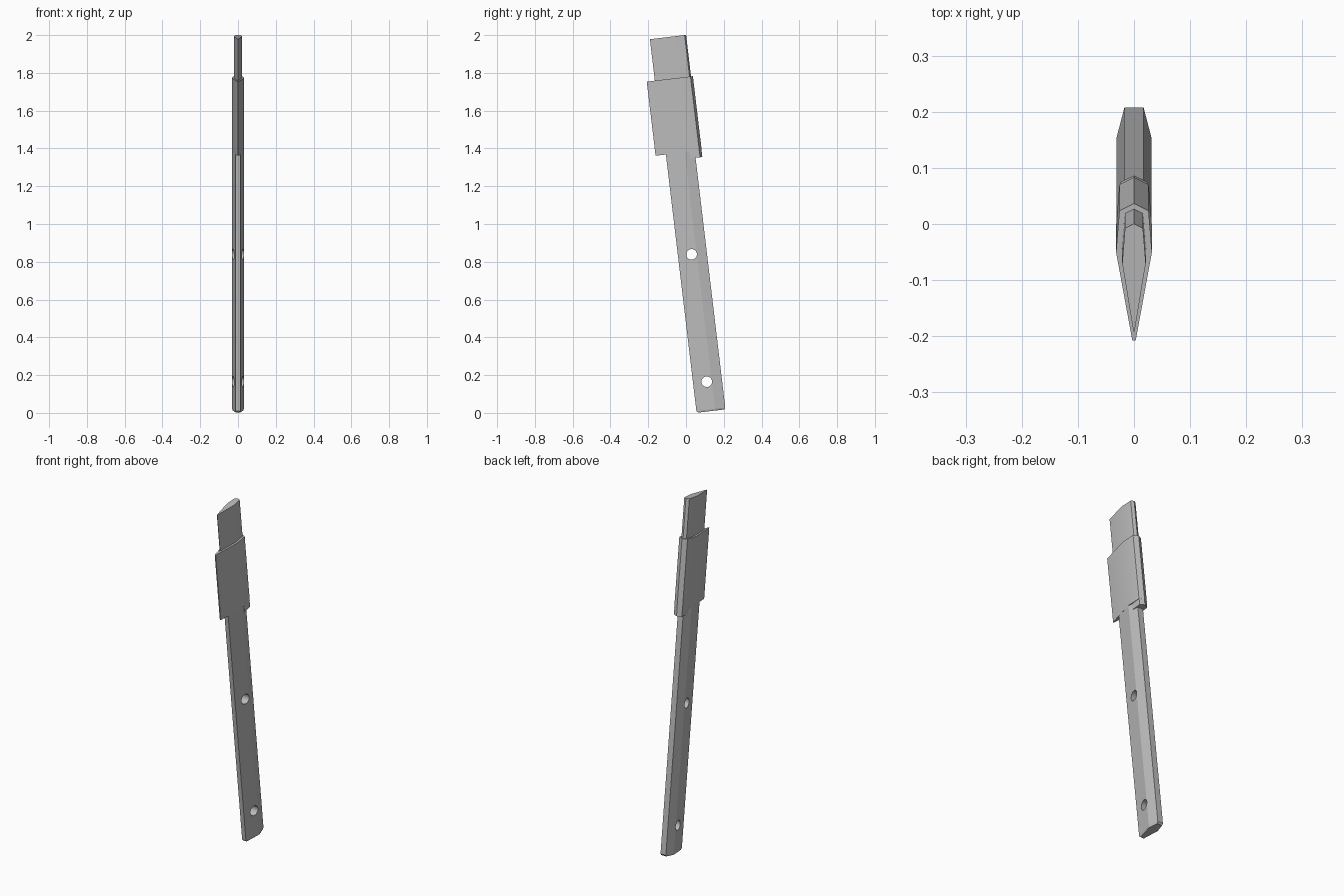
import bpy
import bmesh
import math
from mathutils import Matrix

cube = bpy.data.objects.get("Cube")
if cube:
    bpy.data.objects.remove(cube, do_unlink=True)

# Local frame: x thickness, y from cutting edge to spine, z along the blade
LEAN = math.radians(6.78)
FRAME = Matrix.Translation((0, 0.055, 0.0095)) @ Matrix.Rotation(LEAN, 4, 'X')

steel = bpy.data.materials.new("grey_steel")
steel.use_nodes = True
steel.diffuse_color = (0.5, 0.5, 0.5, 1)
steel.node_tree.nodes["Principled BSDF"].inputs["Base Color"].default_value = (0.5, 0.5, 0.5, 1)


def prism(name, half, levels, smooth=False):
    """Loft a mirrored half section (y, x) through levels (z, scale)."""
    section = [(x, y) for y, x in half] + [(-x, y) for y, x in reversed(half) if x > 0]
    mid = sum(y for x, y in section) / len(section)
    bm = bmesh.new()
    rings = [[bm.verts.new((x * s, mid + (y - mid) * s, z)) for x, y in section]
             for z, s in levels]
    n = len(section)
    for low, high in zip(rings, rings[1:]):
        for i in range(n):
            j = (i + 1) % n
            bm.faces.new((low[i], low[j], high[j], high[i]))
    bm.faces.new(rings[0])
    bm.faces.new(rings[-1])
    bmesh.ops.recalc_face_normals(bm, faces=bm.faces)
    bm.transform(FRAME)
    mesh = bpy.data.meshes.new(name)
    bm.to_mesh(mesh)
    bm.free()
    mesh.materials.append(steel)
    obj = bpy.data.objects.new(name, mesh)
    bpy.context.collection.objects.link(obj)
    bpy.ops.object.select_all(action='DESELECT')
    obj.select_set(True)
    bpy.context.view_layer.objects.active = obj
    if smooth:
        bpy.ops.object.shade_smooth_by_angle(angle=math.radians(30))
    return obj


# Tang: six-sided bar with a slightly chamfered butt
tang = prism("tang", [(0, 0.012), (0.1, 0.031), (0.154, 0.017)],
             [(-0.009, 0.9), (0, 1), (1.4, 1)])

# Two rivet holes drilled through the tang
for height in (0.148, 0.827):
    bpy.ops.mesh.primitive_cylinder_add(vertices=32, radius=0.028, depth=0.2,
                                        location=FRAME @ Matrix.Translation((0, 0.073, height)).to_translation(),
                                        rotation=(0, math.pi / 2, 0))
    cutter = bpy.context.object
    cutter.name = "rivet_hole_cutter"
    cutter.hide_render = True
    cutter.data.materials.append(steel)
    bpy.context.view_layer.objects.active = tang
    cut = tang.modifiers.new("rivet_hole", 'BOOLEAN')
    cut.operation = 'DIFFERENCE'
    cut.solver = 'EXACT'
    cut.object = cutter
    bpy.ops.object.modifier_apply(modifier=cut.name)
    bpy.data.objects.remove(cutter, do_unlink=True)

# Collar: wider wedge section with a ridged spine
prism("collar", [(-0.055, 0.003), (0.104, 0.032), (0.178, 0.026), (0.191, 0)],
      [(1.368, 1), (1.763, 1)], smooth=True)

# Short spine hook hanging below the collar
prism("spine_hook", [(0.125, 0.026), (0.178, 0.025), (0.19, 0)],
      [(1.332, 1), (1.38, 1)])

# Blade stub: slimmer section rising from the collar
prism("blade_stub", [(-0.012, 0.001), (0.11, 0.021), (0.173, 0.016), (0.181, 0)],
      [(1.74, 1), (1.984, 1)], smooth=True)
